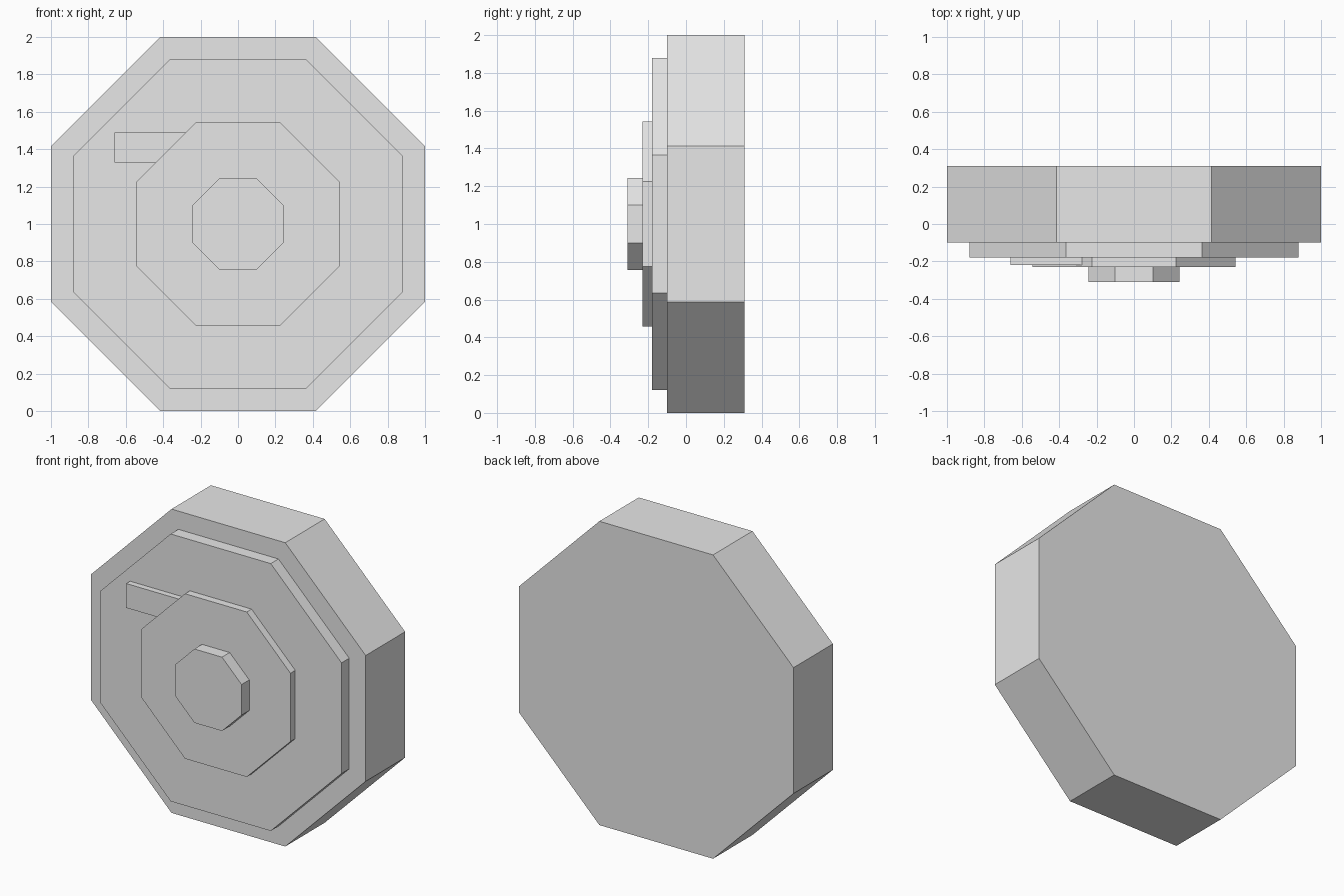
import bpy, bmesh, math

if "Cube" in bpy.data.objects:
    bpy.data.objects.remove(bpy.data.objects["Cube"])

grey = bpy.data.materials.new("light grey")
grey.diffuse_color = (0.8, 0.8, 0.8, 1.0)
grey.use_nodes = True
grey.node_tree.nodes["Principled BSDF"].inputs["Base Color"].default_value = grey.diffuse_color


def extrude_profile(name, points, y_front, y_back):
    """Extrude an (x, z) outline between two depths."""
    bm = bmesh.new()
    face = bm.faces.new([bm.verts.new((x, y_front, z)) for x, z in points])
    result = bmesh.ops.extrude_face_region(bm, geom=[face])
    moved = [g for g in result["geom"] if isinstance(g, bmesh.types.BMVert)]
    bmesh.ops.translate(bm, verts=moved, vec=(0, y_back - y_front, 0))
    bmesh.ops.recalc_face_normals(bm, faces=bm.faces[:])
    mesh = bpy.data.meshes.new(name)
    bm.to_mesh(mesh)
    bm.free()
    mesh.materials.append(grey)
    obj = bpy.data.objects.new(name, mesh)
    bpy.context.collection.objects.link(obj)
    return obj


def octagon(apothem):
    """Flat-topped octagon centred at height 1."""
    r = apothem / math.cos(math.pi / 8)
    angles = [math.pi / 8 + i * math.pi / 4 for i in range(8)]
    return [(r * math.cos(a), 1 + r * math.sin(a)) for a in angles]


# Stacked octagonal plates, from the thick body to the small front hub
for name, apothem, y_front, y_back in [
    ("body", 1.0, -0.10, 0.31),
    ("face_plate", 0.88, -0.18, -0.10),
    ("inner_disc", 0.543, -0.23, -0.18),
    ("hub", 0.243, -0.31, -0.23),
]:
    extrude_profile(name, octagon(apothem), y_front, y_back)

# Small bar reaching out from behind the inner disc
extrude_profile("side_bar", [(-0.66, 1.33), (-0.24, 1.33), (-0.24, 1.49), (-0.66, 1.49)],
                -0.22, -0.18)
